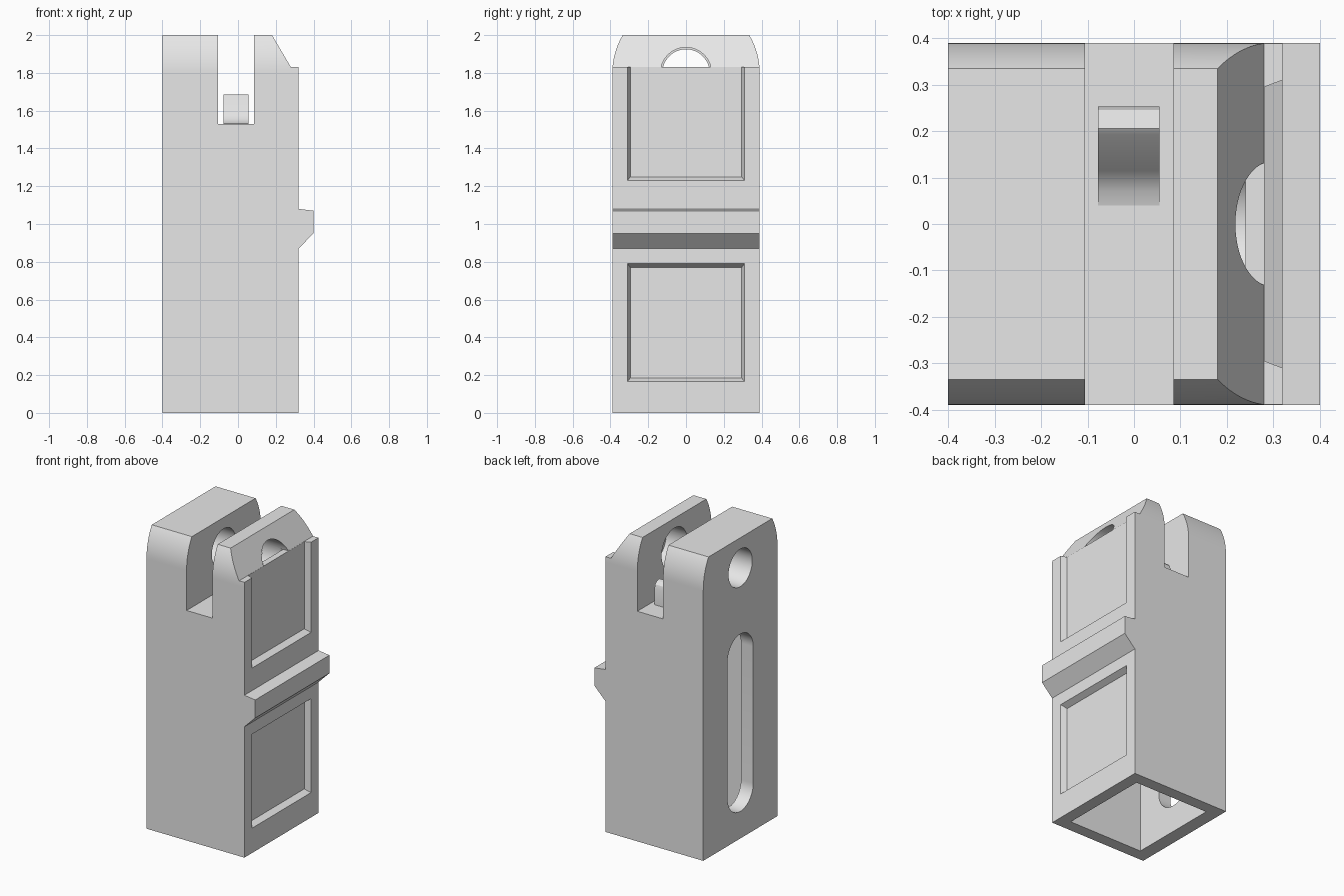
import bpy, bmesh, math

cube = bpy.data.objects.get("Cube")
if cube:
    bpy.data.objects.remove(cube, do_unlink=True)

grey = bpy.data.materials.new("plain_grey")
grey.use_nodes = True
grey.diffuse_color = (0.8, 0.8, 0.8, 1)
grey.node_tree.nodes["Principled BSDF"].inputs["Base Color"].default_value = (0.8, 0.8, 0.8, 1)


def prism(name, outline, axis, lo, hi, end_outline=None):
    """Sweep a 2D outline along x or y, optionally tapering to another outline."""
    bm = bmesh.new()
    rings = []
    for pts, t in ((outline, lo), (end_outline or outline, hi)):
        rings.append([bm.verts.new((t, u, v) if axis == "x" else (u, t, v)) for u, v in pts])
    a, b = rings
    bm.faces.new(a)
    bm.faces.new(b[::-1])
    for i in range(len(a)):
        j = (i + 1) % len(a)
        bm.faces.new((a[i], b[i], b[j], a[j]))
    bmesh.ops.recalc_face_normals(bm, faces=bm.faces)
    mesh = bpy.data.meshes.new(name)
    bm.to_mesh(mesh)
    bm.free()
    obj = bpy.data.objects.new(name, mesh)
    mesh.materials.append(grey)
    bpy.context.collection.objects.link(obj)
    return obj


def combine(target, tool, operation="DIFFERENCE"):
    mod = target.modifiers.new("shape", "BOOLEAN")
    mod.object, mod.operation, mod.solver = tool, operation, "EXACT"
    bpy.context.view_layer.objects.active = target
    bpy.ops.object.modifier_apply(modifier=mod.name)
    bpy.data.objects.remove(tool, do_unlink=True)


def arc(cz, r, start, end, n):
    angles = [math.radians(start + (end - start) * i / n) for i in range(n + 1)]
    return [(r * math.cos(a), cz + r * math.sin(a)) for a in angles]


def rect(u, lo, hi):
    return [(-u, lo), (u, lo), (u, hi), (-u, hi)]


# Body: side profile with the fork slot, sloped ear and rib
profile = [(-0.4, 0), (0.32, 0), (0.32, 0.87), (0.4, 0.95), (0.4, 1.07), (0.32, 1.08),
           (0.32, 1.83), (0.28, 1.83), (0.18, 2), (0.085, 2), (0.085, 1.53),
           (-0.105, 1.53), (-0.105, 2), (-0.4, 2)]
body = prism("body", profile, "y", -0.39, 0.39)

# Rounded shoulders
PIVOT = 1.8
turn = math.degrees(math.asin(0.2 / 0.39))
shoulders = [(-0.5, -0.1), (0.5, -0.1), (0.5, PIVOT - 0.01), (0.39, PIVOT - 0.01)]
shoulders += arc(PIVOT, 0.39, 0, turn + 6, 14) + arc(PIVOT, 0.39, 174 - turn, 180, 14)
shoulders += [(-0.39, PIVOT - 0.01), (-0.5, PIVOT - 0.01)]
combine(body, prism("shoulder_tool", shoulders, "x", -0.6, 0.6), "INTERSECT")

# Hollow inside, open at the bottom
combine(body, prism("cavity_tool", rect(0.31, -0.1, 1.45), "x", -0.31, 0.24))

# Rounded window through the plain side wall
window = arc(1.36 - 0.135, 0.135, 0, 180, 24) + arc(0.18 + 0.135, 0.135, 180, 360, 24)
combine(body, prism("window_tool", window, "x", -0.5, -0.25))

# Pivot holes, the sloped ear keeping a thin plate below its step
combine(body, prism("left_hole_tool", arc(PIVOT, 0.125, 0, 352.5, 47), "x", -0.5, -0.05))
combine(body, prism("right_hole_tool", arc(PIVOT, 0.135, 0, 352.5, 47), "x", 0.0, 0.24))
lift = math.degrees(math.asin(0.03 / 0.135))
combine(body, prism("step_hole_tool", arc(PIVOT, 0.135, lift, 180 - lift, 24), "x", 0.2, 0.33))

# Recessed panels with sloping borders, the upper one open at the top
for lo, hi, top_slope in ((0.165, 0.79, 0.02), (1.23, 1.95, 0)):
    inner = rect(0.295, lo + 0.02, hi - top_slope)
    outer = rect(0.3175, lo - 0.01, hi + top_slope / 2)
    combine(body, prism("panel_tool", inner, "x", 0.281, 0.34, outer))

# Small catch on the slot floor
catch_outline = [(0.253, 1.52), (0.253, 1.635), (0.245, 1.662), (0.228, 1.68), (0.205, 1.685),
                 (0.193, 1.677), (0.115, 1.575), (0.095, 1.555), (0.07, 1.54), (0.04, 1.531),
                 (0.04, 1.52)]
catch = prism("slot_catch", [(y, z) for y, z in catch_outline], "x", -0.077, 0.055)

for obj in (body, catch):
    bpy.ops.object.select_all(action="DESELECT")
    obj.select_set(True)
    bpy.context.view_layer.objects.active = obj
    bpy.ops.object.shade_smooth_by_angle(angle=math.radians(25))
